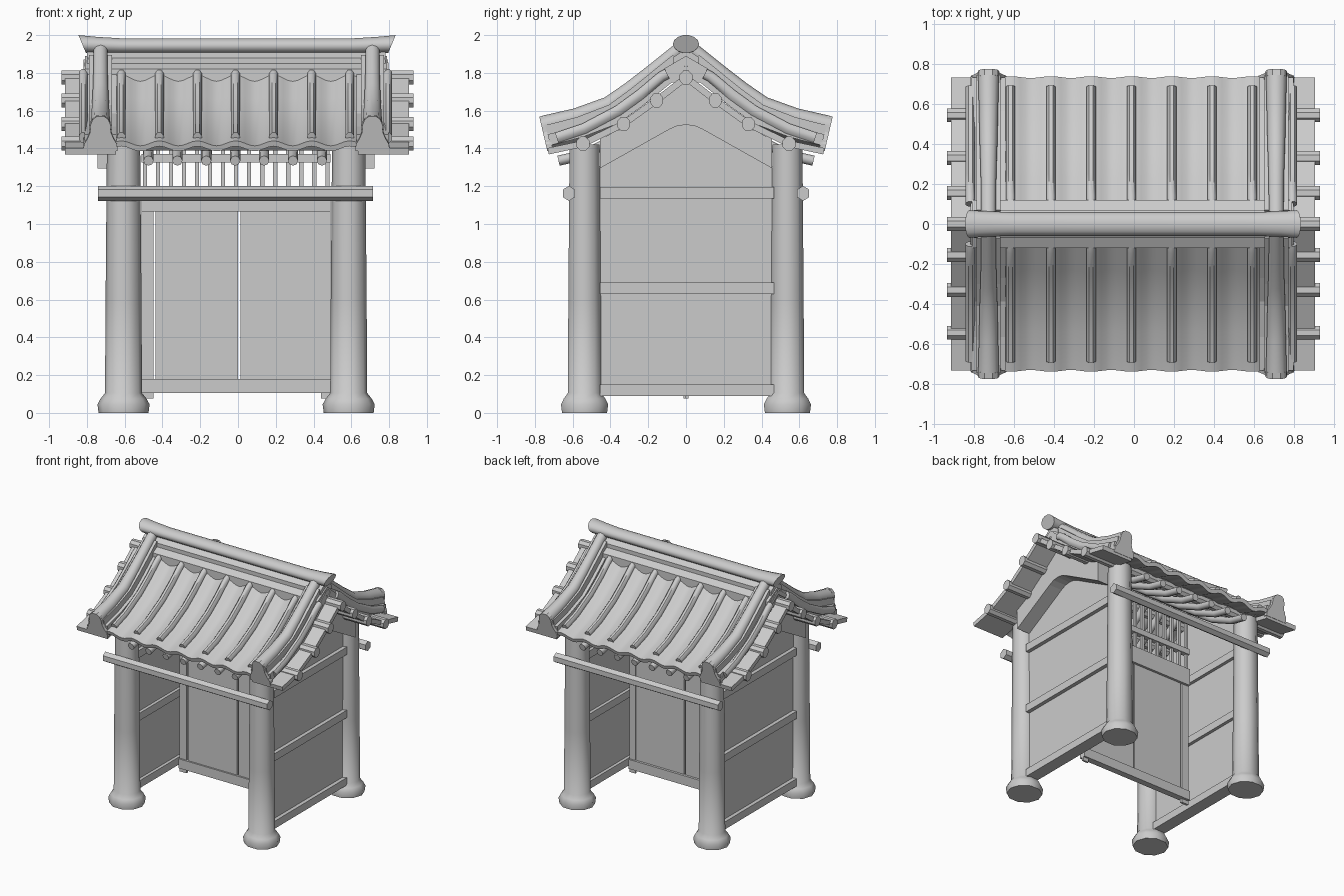
import bpy, bmesh
from math import cos, sin, pi
from mathutils import Vector

if "Cube" in bpy.data.objects:
    bpy.data.objects.remove(bpy.data.objects["Cube"])

GREY = (0.6, 0.6, 0.6, 1)
mat = bpy.data.materials.new("stone_grey")
mat.use_nodes = True
mat.diffuse_color = GREY
mat.node_tree.nodes["Principled BSDF"].inputs["Base Color"].default_value = GREY
CX = -0.01
SIDES = ((-1, "right"), (1, "left"))
ENDS = ((-1, "front"), (1, "back"))


def loft(name, rings, smooth=50):
    """Skin a row of equal rings and close both ends."""
    bm = bmesh.new()
    rows = [[bm.verts.new(p) for p in r] for r in rings]
    n = len(rows[0])
    for a, b in zip(rows, rows[1:]):
        for i in range(n):
            j = (i + 1) % n
            bm.faces.new((a[i], a[j], b[j], b[i]))
    bm.faces.new(rows[0])
    bm.faces.new(rows[-1])
    bmesh.ops.recalc_face_normals(bm, faces=bm.faces)
    me = bpy.data.meshes.new(name)
    bm.to_mesh(me)
    bm.free()
    me.materials.append(mat)
    ob = bpy.data.objects.new(name, me)
    bpy.context.collection.objects.link(ob)
    if smooth:
        bpy.ops.object.select_all(action="DESELECT")
        ob.select_set(True)
        bpy.context.view_layer.objects.active = ob
        bpy.ops.object.shade_smooth_by_angle(angle=smooth * pi / 180)
    return ob


def prism(name, outline, x0, x1, smooth=0):
    """Extrude a (y, z) outline along x."""
    return loft(name, [[(x, y, z) for y, z in outline] for x in (x0, x1)], smooth)


def box(name, x0, x1, y0, y1, z0, z1):
    return prism(name, [(y0, z0), (y1, z0), (y1, z1), (y0, z1)], x0, x1)


def ngon(n, ru, rv, u=0, v=0, turn=0.0):
    return [(u + ru * cos(turn + 2 * pi * i / n), v + rv * sin(turn + 2 * pi * i / n))
            for i in range(n)]


def sweep(name, section, path, s, x=0, scales=None, smooth=50):
    """Sweep an (x, up) section along a (y, z) path, on side s of the ridge."""
    pts = [Vector((y, z)) for y, z in path]
    rings = []
    for i, p in enumerate(pts):
        d = (pts[min(i + 1, len(pts) - 1)] - pts[max(i - 1, 0)]).normalized()
        k = scales[i] if scales else 1
        rings.append([(x + u * k, s * (p.x - d.y * v * k), p.y + d.x * v * k)
                      for u, v in section])
    return loft(name, rings, smooth)


def shifted(path, dz):
    return [(y, z + dz) for y, z in path]


# Curve shared by all roof layers, from ridge to eave
SLOPE = [(0, 1.775), (0.155, 1.655), (0.33, 1.53), (0.545, 1.425), (0.73, 1.385)]

# Pillars with flared feet
FOOT = [(0, 0.132), (0.045, 0.138), (0.075, 0.122), (0.105, 0.098), (0.6, 0.095), (1.42, 0.088)]
for sx, side in SIDES:
    for sy, end in ENDS:
        loft(f"pillar_{end}_{side}",
             [[(px, py, z) for px, py in ngon(10, r, r * 0.95, CX + sx * 0.596, sy * 0.537)]
              for z, r in FOOT])

# Long beams on the outside of the pillars
for sy, end in ENDS:
    prism(f"tie_beam_{end}", ngon(6, 0.037, 0.04, sy * 0.62, 1.162, pi / 2), -0.74, 0.715)

# Side walls, rails and arched gable boards
ARCH = [(-0.455, 1.295), (-0.09, 1.5), (-0.045, 1.52), (0, 1.525),
        (0.045, 1.52), (0.09, 1.5), (0.455, 1.295)]
ROOF_LINE = [(0.455, 1.45), (0.33, 1.51), (0.155, 1.635), (0, 1.755),
             (-0.155, 1.635), (-0.33, 1.51), (-0.455, 1.45)]
for sx, side in SIDES:
    prism(f"side_wall_{side}", [(-0.46, 0.09), (0.46, 0.09)] + ROOF_LINE,
          CX + sx * 0.575, CX + sx * 0.62)
    prism(f"gable_board_{side}", ARCH + ROOF_LINE, CX + sx * 0.62, CX + sx * 0.733)
    for i, z in enumerate((0.09, 0.63, 1.135)):
        box(f"wall_rail_{side}_{i}", CX + sx * 0.55, CX + sx * 0.65, -0.455, 0.465, z, z + 0.06)

# Double door in its frame
box("door_sill", -0.51, 0.49, -0.025, 0.025, 0.105, 0.18)
box("door_lintel", -0.51, 0.49, -0.025, 0.025, 1.065, 1.2)
box("door_jamb_right", -0.51, -0.447, -0.012, 0.006, 0.075, 1.1)
box("door_jamb_left", 0.44, 0.49, -0.002, 0.012, 0.075, 1.1)
box("door_leaf_right", -0.436, -0.001, -0.012, 0.006, 0.17, 1.08)
box("door_leaf_left", 0.012, 0.49, -0.012, 0.006, 0.17, 1.08)

# Lattice above the door
box("lattice_rail", -0.51, 0.49, -0.02, 0.02, 1.325, 1.37)
for i in range(15):
    x = CX - 0.483 + i * 0.069
    box(f"lattice_bar_{i}", x - 0.011, x + 0.011, -0.011, 0.011, 1.18, 1.74)

# Purlins along the roof
for s, end in ENDS:
    for i, (y, z) in enumerate(SLOPE[:4]):
        if i or s < 0:
            prism(f"purlin_{end}_{i}", ngon(8, 0.037, 0.04, s * y, z, pi / 8), -0.935, 0.93)

# Scalloped cross-section of the tiled sheet
PITCH = 0.2015
RIBS = [CX - 0.003 + PITCH * k for k in range(-4, 5)]
STEPS = 64
xs = [RIBS[0] + (RIBS[-1] - RIBS[0]) * i / STEPS for i in range(STEPS + 1)]
wave = [(x, 0.014 * cos(2 * pi * (x - RIBS[0]) / PITCH)) for x in xs]
SHEET = wave + [(x, v - 0.03) for x, v in reversed(wave)]
TILE_PATH = [(0, 1.86), (0.13, 1.765), (0.24, 1.672), (0.36, 1.585), (0.54, 1.49), (0.735, 1.427)]
RIB_PATH = [(0.1, 1.795)] + shifted(TILE_PATH[1:5], 0.015) + [(0.685, 1.457)]

# Descending ridge: tube on a stepped skirt
TUBE_PATH = [(0, 1.95), (0.07, 1.895), (0.2, 1.79), (0.3, 1.71), (0.41, 1.63), (0.58, 1.565), (0.755, 1.52)]
SKIRT = [(-0.085, -0.11), (0.085, -0.11), (0.085, -0.05), (0.06, -0.05),
         (0.06, 0), (-0.06, 0), (-0.06, -0.05), (-0.085, -0.05)]
BELL_HALF = [(0.09, -0.135), (0.088, -0.1), (0.07, -0.07), (0.055, -0.035),
             (0.053, 0.005), (0.042, 0.035), (0.02, 0.052)]
BELL = BELL_HALF + [(-u, v) for u, v in reversed(BELL_HALF)]

for s, end in ENDS:
    sweep(f"tile_sheet_{end}", SHEET, TILE_PATH, s)
    for i, x in enumerate(RIBS):
        sweep(f"tile_rib_{end}_{i}", ngon(8, 0.025, 0.03, turn=pi / 8), RIB_PATH, s, x)
    # Rafters showing under the eave
    for i in range(7):
        sweep(f"rafter_{end}_{i}", ngon(8, 0.027, 0.027),
              shifted(SLOPE[:4], -0.06) + [(0.675, 1.335)], s, CX - 0.005 + (i - 3) * 0.153)
    for sx, side in SIDES:
        # Rake slab beyond the gable
        sweep(f"rake_slab_{end}_{side}", [(-0.135, -0.017), (0.135, -0.017), (0.135, 0.017), (-0.135, 0.017)],
              SLOPE, s, -0.005 + sx * 0.775, smooth=0)
        x = CX + 0.002 + sx * 0.72
        sweep(f"corner_ridge_{end}_{side}", ngon(10, 0.052, 0.05, turn=pi / 10), TUBE_PATH, s, x,
              [0.75, 0.75, 0.77, 0.82, 0.9, 0.97, 1.06])
        sweep(f"corner_ridge_skirt_{end}_{side}", SKIRT, TUBE_PATH[1:-1] + [(0.745, 1.523)], s, x, smooth=0)
        sweep(f"corner_end_cap_{end}_{side}", BELL, [(0.735, 1.525), (0.765, 1.518)], s, x, smooth=0)

# Stepped cap below the main ridge
prism("ridge_base_lower", [(-0.12, 1.75), (0.12, 1.75), (0.12, 1.82), (0, 1.89), (-0.12, 1.82)], -0.81, 0.79)
prism("ridge_base_upper", [(-0.07, 1.82), (0.07, 1.82), (0.07, 1.88), (0, 1.93), (-0.07, 1.88)], -0.8, 0.78)

# Main ridge tube with flared, lifted, slanted ends
RIDGE = [(-0.82, 1.0, 1.953), (-0.74, 0.93, 1.947), (-0.62, 0.86, 1.943),
         (0.62, 0.86, 1.943), (0.74, 0.93, 1.947), (0.82, 1.0, 1.953)]
rings = []
for x, k, z in RIDGE:
    lean = 0.02 * (x > 0.8) - 0.02 * (x < -0.8)
    rings.append([(CX + 0.005 + x + lean * v, u * 0.069 * k, z + v * 0.048 * k) for u, v in ngon(14, 1, 1)])
loft("main_ridge", rings)
